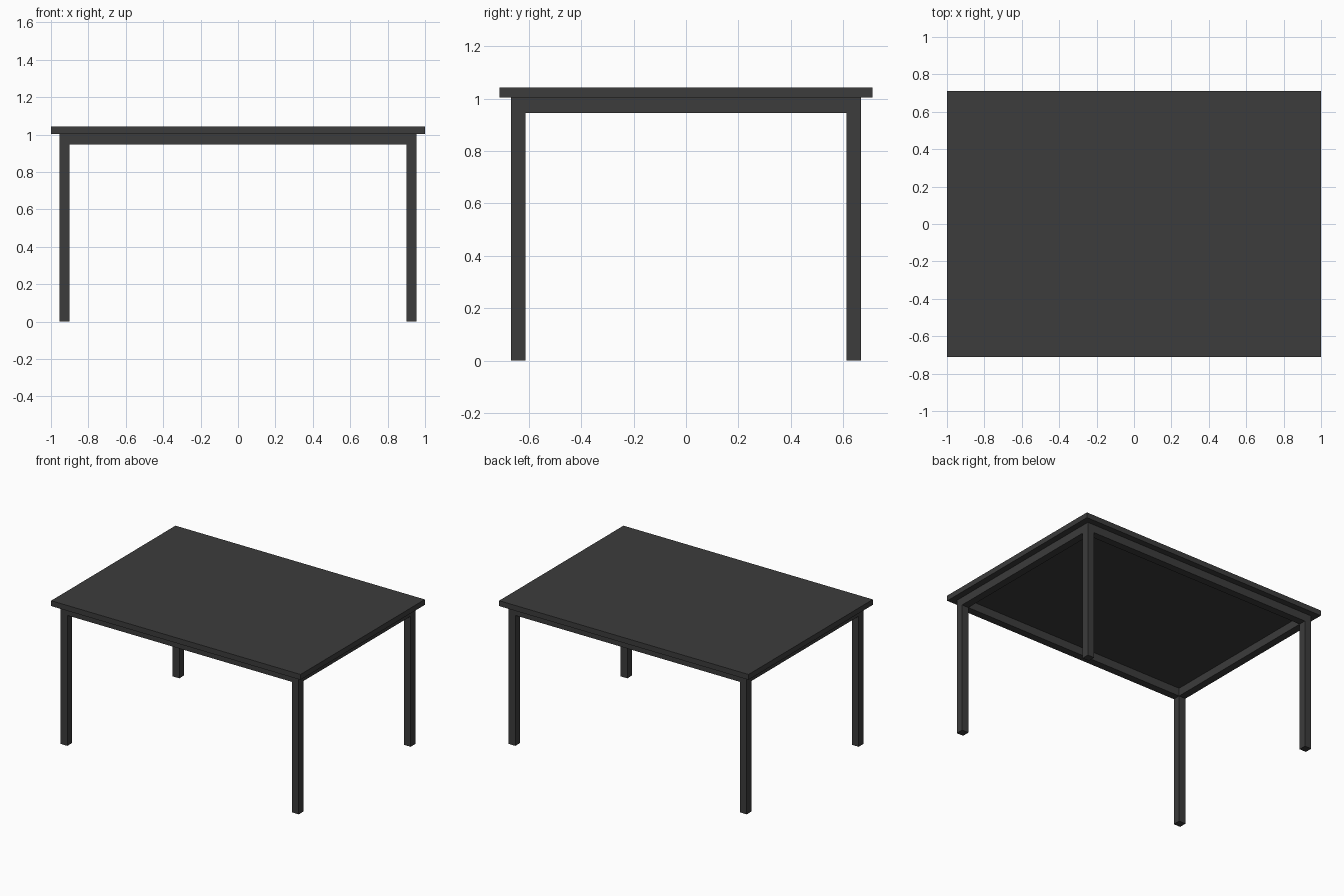
import bpy

cube = bpy.data.objects.get("Cube")
if cube:
    bpy.data.objects.remove(cube, do_unlink=True)

mat = bpy.data.materials.new("charcoal")
mat.use_nodes = True
colour = (0.045, 0.045, 0.045, 1)
mat.diffuse_color = colour
mat.node_tree.nodes["Principled BSDF"].inputs["Base Color"].default_value = colour


def box(name, low, high):
    """Add a flat-shaded box spanning two opposite corners."""
    centre = [(a + b) / 2 for a, b in zip(low, high)]
    bpy.ops.mesh.primitive_cube_add(size=1, location=centre)
    obj = bpy.context.object
    obj.name = name
    obj.scale = [b - a for a, b in zip(low, high)]
    bpy.ops.object.transform_apply(location=False, rotation=False, scale=True)
    obj.data.materials.append(mat)
    return obj


TOP_X, TOP_Y, TOP_Z = 1.0, 0.712, 1.043   # tabletop half sizes and height
UNDER = 1.004                             # underside of the tabletop
OUT_X, OUT_Y = 0.955, 0.668               # outer faces of the frame
BAR = 0.054                               # thickness of square legs and rails
IN_X, IN_Y = OUT_X - BAR, OUT_Y - BAR
RAIL_Z = UNDER - 0.058

# Tabletop
box("tabletop", (-TOP_X, -TOP_Y, UNDER), (TOP_X, TOP_Y, TOP_Z))

# Corner legs
for sx, side in ((-1, "right"), (1, "left")):
    for sy, end in ((-1, "front"), (1, "back")):
        x, y = sorted((sx * IN_X, sx * OUT_X)), sorted((sy * IN_Y, sy * OUT_Y))
        box(f"{end}_{side}_leg", (x[0], y[0], 0), (x[1], y[1], UNDER))

# Long rails between the legs
for sy, end in ((-1, "front"), (1, "back")):
    y = sorted((sy * IN_Y, sy * OUT_Y))
    box(f"{end}_rail", (-IN_X, y[0], RAIL_Z), (IN_X, y[1], UNDER))

# Short rails between the legs
for sx, side in ((-1, "right"), (1, "left")):
    x = sorted((sx * IN_X, sx * OUT_X))
    box(f"{side}_rail", (x[0], -IN_Y, RAIL_Z), (x[1], IN_Y, UNDER))
